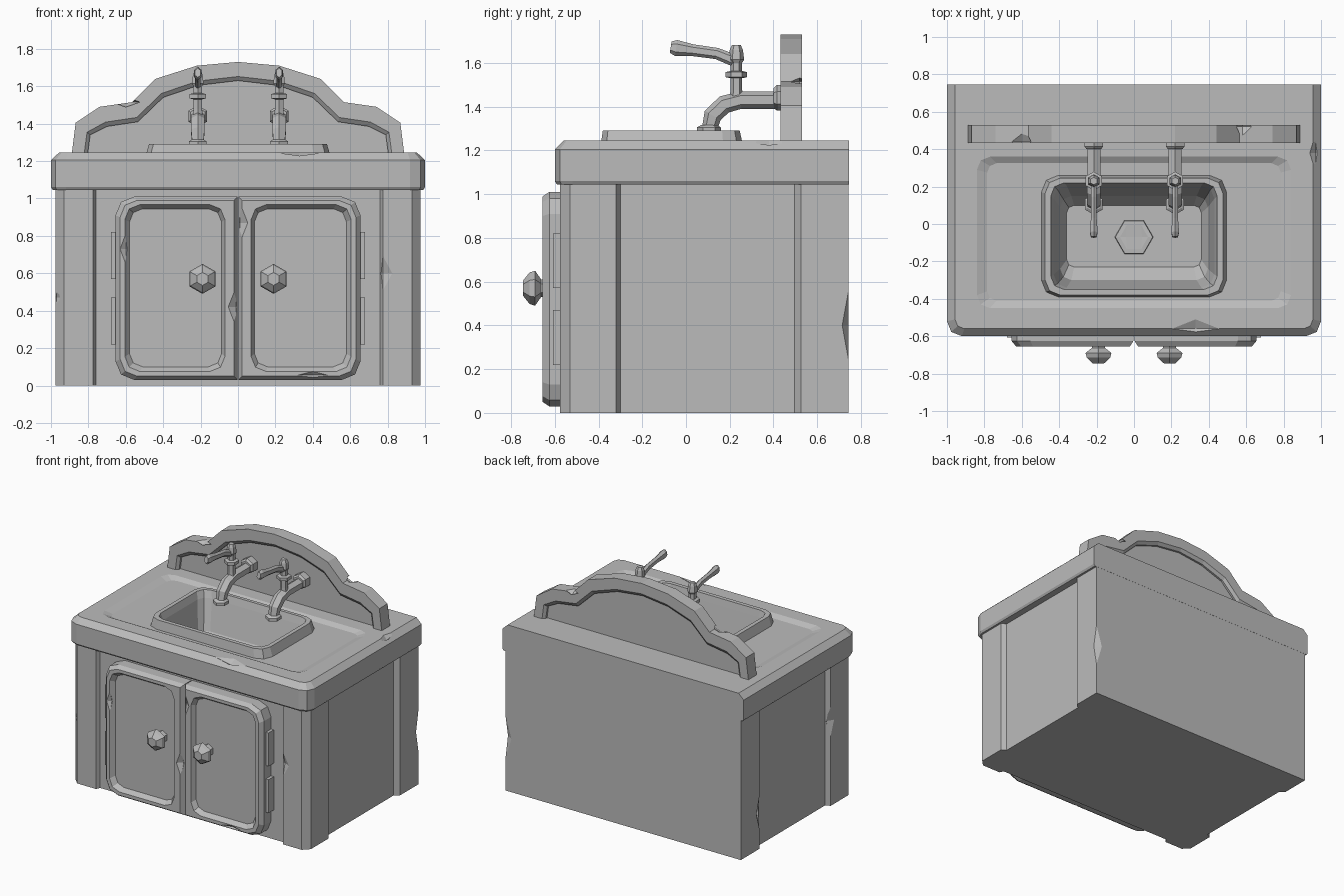
import bpy, bmesh, math
from mathutils import Vector

cube = bpy.data.objects.get("Cube")
if cube:
    bpy.data.objects.remove(cube, do_unlink=True)

COLOUR = (0.5, 0.5, 0.5, 1)
grey = bpy.data.materials.new("stone_grey")
grey.use_nodes = True
grey.diffuse_color = COLOUR
bsdf = next(n for n in grey.node_tree.nodes if n.type == 'BSDF_PRINCIPLED')
bsdf.inputs["Base Color"].default_value = COLOUR


def loft(name, rings, closed=True):
    """Skin a list of equal-length point rings and cap both ends."""
    bm = bmesh.new()
    loops = [[bm.verts.new(p) for p in ring] for ring in rings]
    count = len(loops[0])
    for a, b in zip(loops, loops[1:]):
        for i in range(count):
            j = (i + 1) % count
            bm.faces.new((a[i], a[j], b[j], b[i]))
    bm.faces.new(loops[0])
    bm.faces.new(loops[-1])
    bmesh.ops.remove_doubles(bm, verts=bm.verts, dist=0.0005)
    bmesh.ops.recalc_face_normals(bm, faces=bm.faces)
    mesh = bpy.data.meshes.new(name)
    bm.to_mesh(mesh)
    bm.free()
    mesh.materials.append(grey)
    obj = bpy.data.objects.new(name, mesh)
    bpy.context.scene.collection.objects.link(obj)
    return obj


def soft_rect(u0, u1, v0, v1, corners):
    """Rectangle with faceted corners, counter-clockwise from lower left."""
    out = []
    data = ((u0, v0, 1, 1), (u1, v0, -1, 1), (u1, v1, -1, -1), (u0, v1, 1, -1))
    for k, ((u, v, su, sv), c) in enumerate(zip(data, corners)):
        pts = [(u, v + sv * c), (u + su * c * 0.29, v + sv * c * 0.29), (u + su * c, v)]
        out += pts if k % 2 == 0 else pts[::-1]
    return out


def tube(name, x, path, squash=1, sides=6, phase=0):
    """Faceted tube along (y, z, radius) points lying in one vertical plane."""
    rings = []
    for i, (y, z, r) in enumerate(path):
        a, b = path[max(i - 1, 0)], path[min(i + 1, len(path) - 1)]
        t = Vector((0, b[0] - a[0], b[1] - a[1])).normalized()
        n = Vector((0, -t.z, t.y))
        ring = []
        for k in range(sides):
            ang = phase + k * math.tau / sides
            ring.append(Vector((x + math.sin(ang) * r * squash, y, z)) + n * math.cos(ang) * r)
        rings.append(ring)
    return loft(name, rings)


def box(name, lo, hi):
    plan = [(lo[0], lo[1]), (hi[0], lo[1]), (hi[0], hi[1]), (lo[0], hi[1])]
    return loft(name, [[(x, y, z) for x, y in plan] for z in (lo[2], hi[2])])


def carve(obj, cutter):
    """Subtract the cutter and delete it."""
    mod = obj.modifiers.new("cut", 'BOOLEAN')
    mod.operation, mod.solver, mod.object = 'DIFFERENCE', 'EXACT', cutter
    bpy.context.view_layer.update()
    deps = bpy.context.evaluated_depsgraph_get()
    mesh = bpy.data.meshes.new_from_object(obj.evaluated_get(deps))
    obj.modifiers.clear()
    obj.data = mesh
    bpy.data.objects.remove(cutter, do_unlink=True)


def chip(obj, centre, size):
    """Knock a diamond-shaped nick out of an edge."""
    c, (sx, sy, sz) = Vector(centre), size
    belt = [(sx, 0), (0, sy), (-sx, 0), (0, -sy)]
    rings = [[c + Vector((x * f, y * f, sz * h)) for x, y in belt]
             for f, h in ((0.02, -1), (1, 0), (0.02, 1))]
    carve(obj, loft("nick", rings))


# Cabinet with corner posts and recessed front and sides
half = [(0.76, -0.545), (0.775, -0.575), (0.93, -0.575), (0.975, -0.53), (0.975, -0.32),
        (0.94, -0.3), (0.94, 0.495), (0.975, 0.525), (0.975, 0.744)]
plan = half + [(-x, y) for x, y in reversed(half)]
cabinet = loft("cabinet", [[(x, y, z) for x, y in plan] for z in (0, 1.06)])
carve(cabinet, box("well", (-0.55, -0.44, 0.88), (0.55, 0.3, 1.2)))
for centre, size in (((-0.975, -0.31, 0.63), (0.03, 0.05, 0.13)),
                     ((-0.975, 0.52, 0.27), (0.03, 0.04, 0.13)),
                     ((0.775, -0.575, 0.6), (0.05, 0.025, 0.09)),
                     ((0.975, 0.744, 0.4), (0.05, 0.03, 0.16)),
                     ((-0.97, -0.55, 0.47), (0.02, 0.03, 0.06))):
    chip(cabinet, centre, size)


# Countertop, shallow drainer, raised rim and basin in one closed skin
def slab(hx, y0, y1, z, front, back):
    return [(x, y, z) for x, y in soft_rect(-hx, hx, y0, y1, (front, front, back, back))]


countertop = loft("countertop", [
    slab(0.47, -0.37, 0.24, 0.92, 0.08, 0.08),
    slab(0.47, -0.37, 0.24, 1.045, 0.08, 0.08),
    slab(0.99, -0.59, 0.745, 1.045, 0.07, 0),
    slab(1, -0.6, 0.745, 1.06, 0.08, 0),
    slab(1, -0.6, 0.745, 1.205, 0.08, 0),
    slab(0.957, -0.56, 0.745, 1.245, 0.05, 0),
    slab(0.84, -0.45, 0.36, 1.245, 0.07, 0.07),
    slab(0.785, -0.41, 0.325, 1.225, 0.05, 0.05),
    slab(0.495, -0.39, 0.26, 1.225, 0.09, 0.09),
    slab(0.475, -0.38, 0.245, 1.292, 0.08, 0.08),
    slab(0.445, -0.35, 0.22, 1.292, 0.07, 0.07),
    slab(0.43, -0.34, 0.205, 1.24, 0.07, 0.07),
    slab(0.395, -0.3, 0.15, 1.02, 0.06, 0.06),
    slab(0.36, -0.23, 0.1, 0.95, 0.04, 0.04)])
chip(countertop, (0.33, -0.56, 1.25), (0.15, 0.06, 0.03))
chip(countertop, (0.97, 0.38, 1.245), (0.03, 0.1, 0.03))
tube("drain", 0, [(-0.07, 0.94, 0.105), (-0.07, 0.965, 0.1), (-0.07, 0.97, 0.075),
                  (-0.07, 0.956, 0.06)], phase=math.pi / 6)


# Doors with sunken panels, hinges and faceted knobs
def door_ring(side, x0, x1, z0, z1, y, inner, outer):
    return [(side * x, y, z) for x, z in soft_rect(x0, x1, z0, z1, (inner, outer, outer, inner))]


for side, tag in ((1, "left"), (-1, "right")):
    door = loft(tag + "_door", [
        door_ring(side, 0.003, 0.655, 0.03, 1.01, -0.54, 0, 0.1),
        door_ring(side, 0.003, 0.655, 0.03, 1.01, -0.625, 0, 0.1),
        door_ring(side, 0.022, 0.63, 0.05, 0.99, -0.655, 0, 0.09),
        door_ring(side, 0.07, 0.605, 0.075, 0.967, -0.655, 0.08, 0.08),
        door_ring(side, 0.088, 0.58, 0.1, 0.945, -0.622, 0.07, 0.07)])
    chip(door, (side * 0.012, -0.655, 0.42 if side < 0 else 0.87), (0.04, 0.03, 0.1))
    chip(door, (side * 0.6, -0.655, 0.73) if side < 0 else (0.4, -0.655, 0.055),
         (0.03, 0.02, 0.08) if side < 0 else (0.08, 0.02, 0.02))
    tube(tag + "_knob", side * 0.19, [(-0.615, 0.57, 0.045), (-0.662, 0.57, 0.04),
                                      (-0.69, 0.57, 0.08), (-0.715, 0.57, 0.072),
                                      (-0.745, 0.57, 0.035)])
    for z, level in ((0.22, "lower"), (0.57, "upper")):
        xs = sorted((side * 0.64, side * 0.678))
        box(f"{tag}_{level}_hinge", (xs[0], -0.607, z), (xs[1], -0.54, z + 0.25))

# Scalloped backsplash: bevelled arch frame around a thin panel
outer = [(0.89, 1.23), (0.868, 1.405), (0.74, 1.49), (0.565, 1.515),
         (0.44, 1.64), (0.22, 1.71), (0, 1.73)]
inner = [(0.805, 1.23), (0.79, 1.34), (0.7, 1.385), (0.535, 1.41),
         (0.4, 1.54), (0.21, 1.605), (0, 1.63)]
outer += [(-x, z) for x, z in outer[-2::-1]]
inner += [(-x, z) for x, z in inner[-2::-1]]
frame = []
for (ox, oz), (ix, iz) in zip(outer, inner):
    mx, mz = ix + (ox - ix) * 0.22, iz + (oz - iz) * 0.22
    frame.append([(ox, 0.53, oz), (ox, 0.432, oz), (mx, 0.432, mz),
                  (ix, 0.45, iz), (ix, 0.512, iz), (mx, 0.53, mz)])
splash = loft("backsplash_frame", frame)
chip(splash, (-0.6, 0.44, 1.515), (0.09, 0.05, 0.03))
chip(splash, (0.58, 0.52, 1.515), (0.07, 0.05, 0.03))
loft("backsplash_panel", [[(x * 1.02, y, z + 0.01) for x, z in inner] for y in (0.465, 0.497)])

# Twin taps: wall flange, bent spout, valve stem and lever
for x, tag in ((0.22, "left"), (-0.215, "right")):
    tube(tag + "_tap_flange", x, [(0.47, 1.44, 0.058), (0.415, 1.44, 0.058), (0.4, 1.44, 0.045)])
    tube(tag + "_spout", x, [(0.44, 1.43, 0.04), (0.25, 1.43, 0.04), (0.175, 1.41, 0.042),
                             (0.122, 1.36, 0.042), (0.105, 1.29, 0.034)])
    tube(tag + "_spout_ring", x, [(0.105, 1.283, 0.055), (0.105, 1.305, 0.055),
                                  (0.105, 1.315, 0.038)])
    tube(tag + "_valve", x, [(0.23, 1.43, 0.03), (0.23, 1.475, 0.027), (0.23, 1.53, 0.027),
                             (0.23, 1.535, 0.05), (0.23, 1.558, 0.05), (0.23, 1.563, 0.026),
                             (0.23, 1.6, 0.026), (0.23, 1.615, 0.036), (0.23, 1.66, 0.03),
                             (0.23, 1.682, 0.02)])
    tube(tag + "_lever", x, [(0.23, 1.607, 0.028), (0.14, 1.643, 0.026), (0.03, 1.658, 0.027),
                             (-0.045, 1.668, 0.037), (-0.07, 1.672, 0.026)], squash=0.65)
